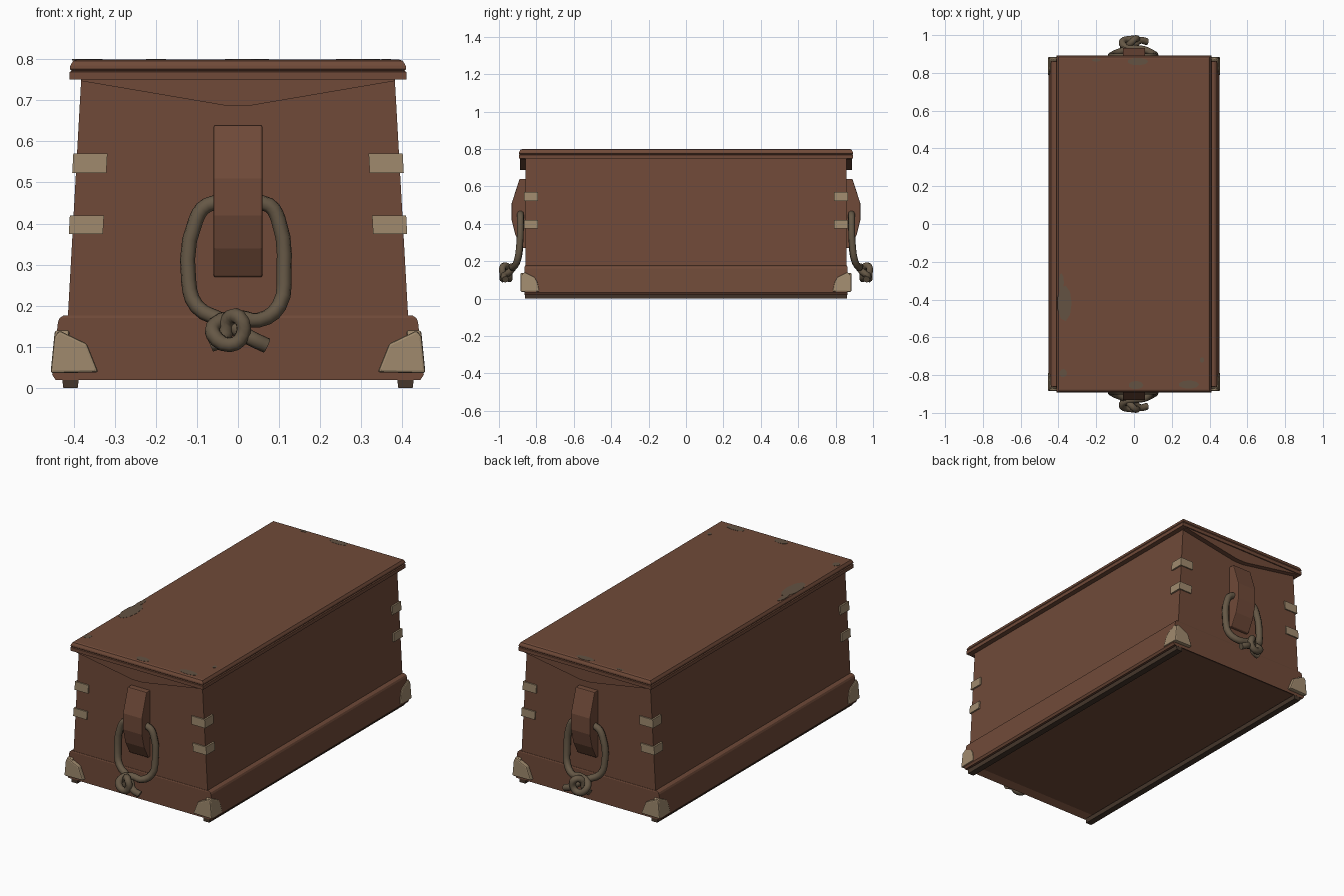
import bpy, bmesh, math
from mathutils import Vector

cube = bpy.data.objects.get("Cube")
if cube:
    bpy.data.objects.remove(cube, do_unlink=True)


def material(name, color):
    mat = bpy.data.materials.new(name)
    mat.use_nodes = True
    mat.diffuse_color = (*color, 1)
    mat.node_tree.nodes["Principled BSDF"].inputs["Base Color"].default_value = (*color, 1)
    return mat


wood = material("brown wood", (0.16, 0.068, 0.04))
brass = material("dull brass", (0.35, 0.255, 0.155))
rope_mat = material("weathered rope", (0.13, 0.096, 0.06))
skid_mat = material("dark runner wood", (0.06, 0.037, 0.024))
worn = material("worn paint", (0.125, 0.085, 0.055))


def finish(name, bm, mat, mirror="", bevel=0):
    """Turn a bmesh into an object, with optional bevel and mirror axes."""
    bmesh.ops.recalc_face_normals(bm, faces=bm.faces)
    mesh = bpy.data.meshes.new(name)
    bm.to_mesh(mesh)
    bm.free()
    mesh.materials.append(mat)
    obj = bpy.data.objects.new(name, mesh)
    bpy.context.collection.objects.link(obj)
    if bevel:
        mod = obj.modifiers.new("Bevel", "BEVEL")
        mod.width, mod.segments = bevel, 2
    add_mirror(obj, mirror)
    return obj


def add_mirror(obj, axes):
    if axes:
        mod = obj.modifiers.new("Mirror", "MIRROR")
        mod.use_axis = ["x" in axes, "y" in axes, False]
        mod.use_mirror_merge = False


def prism(bm, points, axis, low, high):
    """Extrude a 2D outline along an axis; the outline uses the other two axes."""
    def place(p, depth):
        co = list(p)
        co.insert("xyz".index(axis), depth)
        return bm.verts.new(co)
    a = [place(p, low) for p in points]
    b = [place(p, high) for p in points]
    bm.faces.new(a)
    bm.faces.new(b[::-1])
    for i in range(len(a)):
        j = (i + 1) % len(a)
        bm.faces.new((a[i], b[i], b[j], a[j]))


def loft(levels):
    """Stack rectangles given as half width, half length, height."""
    bm = bmesh.new()
    rings = [[bm.verts.new((sx * hx, sy * hy, z))
              for sx, sy in ((-1, -1), (1, -1), (1, 1), (-1, 1))] for hx, hy, z in levels]
    bm.faces.new(rings[0][::-1])
    bm.faces.new(rings[-1])
    for low, high in zip(rings, rings[1:]):
        for i in range(4):
            j = (i + 1) % 4
            bm.faces.new((low[i], low[j], high[j], high[i]))
    return bm


def lean(bm, base, slope):
    """Lean parts inwards to follow the tapered sides."""
    for v in bm.verts:
        v.co.x -= (v.co.z - base) * slope


# Tapered chest walls and base surround with a recessed underside
finish("chest_body", loft([(0.418, 0.859, 0.1), (0.381, 0.859, 0.76)]), wood)
bm = loft([(0.444, 0.863, 0.02), (0.452, 0.863, 0.032), (0.438, 0.863, 0.16),
           (0.434, 0.863, 0.17), (0.425, 0.861, 0.176)])
bm.normal_update()
floor = min(bm.faces, key=lambda f: f.calc_center_median().z)
bmesh.ops.inset_region(bm, faces=[floor], thickness=0.05)
bmesh.ops.translate(bm, verts=floor.verts, vec=(0, 0, 0.02))
finish("base_surround", bm, wood)

# Runners below the long sides
bm = bmesh.new()
prism(bm, [(0.39, 0), (0.425, 0), (0.428, 0.024), (0.387, 0.024)], "y", -0.86, 0.86)
finish("runner", bm, skid_mat, "x")

# Lid in two stepped layers, with a pointed valance at each end
finish("lid_rim", loft([(0.41, 0.893, 0.75), (0.41, 0.893, 0.769), (0.404, 0.888, 0.772)]), wood)
finish("lid_top", loft([(0.404, 0.888, 0.771), (0.409, 0.893, 0.776), (0.408, 0.892, 0.784),
                        (0.401, 0.885, 0.796), (0.392, 0.876, 0.799)]), wood)
bm = bmesh.new()
prism(bm, [(-0.382, 0.752), (-0.382, 0.747), (-0.03, 0.687), (0.03, 0.687),
           (0.382, 0.747), (0.382, 0.752)], "y", -0.887, -0.855)
finish("end_valance", bm, wood, "y")

# Worn patches on the lid: x, y, half width, half length
for x, y, w, l in ((-0.368, -0.42, 0.038, 0.095), (-0.385, -0.31, 0.014, 0.05),
                   (0.02, 0.86, 0.055, 0.02), (0.01, -0.853, 0.04, 0.022),
                   (0.29, -0.85, 0.055, 0.022), (-0.375, -0.79, 0.02, 0.022),
                   (0.36, -0.72, 0.012, 0.014), (-0.2, 0.868, 0.025, 0.008)):
    bm = bmesh.new()
    turns = [k * math.tau / 9 for k in range(9)]
    prism(bm, [(x + w * math.cos(t), y + l * math.sin(t)) for t in turns], "z", 0.797, 0.8)
    finish("lid_worn_patch", bm, worn)

# Brass straps that wrap the upright corners
for low, high in ((0.375, 0.42), (0.523, 0.57)):
    bm = bmesh.new()
    edge = 0.427 - (low - 0.1) * 0.056
    inner = edge - 0.083
    prism(bm, [(inner, -0.866), (edge, -0.866), (edge, -0.79), (edge - 0.03, -0.79),
               (edge - 0.03, -0.84), (inner, -0.84)], "z", low, high)
    lean(bm, low, 0.056)
    finish("corner_strap", bm, brass, "xy")

# Brass brackets on the lower corners, an end leaf and a side leaf
bm = bmesh.new()
prism(bm, [(0.34, 0.038), (0.456, 0.036), (0.456, 0.125), (0.445, 0.14),
           (0.375, 0.108)], "y", -0.884, -0.855)
prism(bm, [(-0.783, 0.038), (-0.884, 0.036), (-0.88, 0.125), (-0.865, 0.142),
           (-0.81, 0.115), (-0.795, 0.09)], "x", 0.42, 0.456)
lean(bm, 0.036, 0.1)
finish("corner_bracket", bm, brass, "xy", 0.006)

# Wooden handle cleats
bm = bmesh.new()
prism(bm, [(-0.855, 0.27), (-0.875, 0.27), (-0.912, 0.34), (-0.932, 0.42), (-0.932, 0.51),
           (-0.89, 0.64), (-0.855, 0.64)], "x", -0.059, 0.059)
finish("handle_cleat", bm, wood, "y", 0.004)

# Rope loops hanging from the cleats, tied in a knot
path = [(0.07, -0.965, 0.103), (0.03, -0.972, 0.122), (0, -0.945, 0.142), (-0.04, -0.925, 0.165),
        (-0.1, -0.903, 0.198), (-0.12, -0.89, 0.26), (-0.102, -0.885, 0.41), (-0.075, -0.885, 0.445),
        (0, -0.885, 0.452), (0.075, -0.885, 0.445), (0.098, -0.885, 0.41), (0.112, -0.89, 0.28),
        (0.1, -0.903, 0.2), (0.05, -0.925, 0.165), (0, -0.93, 0.172), (-0.055, -0.945, 0.155),
        (-0.06, -0.968, 0.13), (-0.02, -0.978, 0.105), (0.012, -0.98, 0.13), (0.003, -0.978, 0.172),
        (-0.025, -0.95, 0.165), (-0.035, -0.945, 0.12), (-0.068, -0.945, 0.105)]
curve = bpy.data.curves.new("rope_loop", "CURVE")
curve.dimensions = "3D"
curve.bevel_depth = 0.0185
curve.bevel_resolution = 2
curve.resolution_u = 3
curve.use_fill_caps = True
spline = curve.splines.new("BEZIER")
spline.bezier_points.add(len(path) - 1)
for point, co in zip(spline.bezier_points, path):
    point.co = Vector(co)
    point.handle_left_type = point.handle_right_type = "AUTO"
curve.materials.append(rope_mat)
rope = bpy.data.objects.new("rope_loop", curve)
bpy.context.collection.objects.link(rope)
add_mirror(rope, "y")
